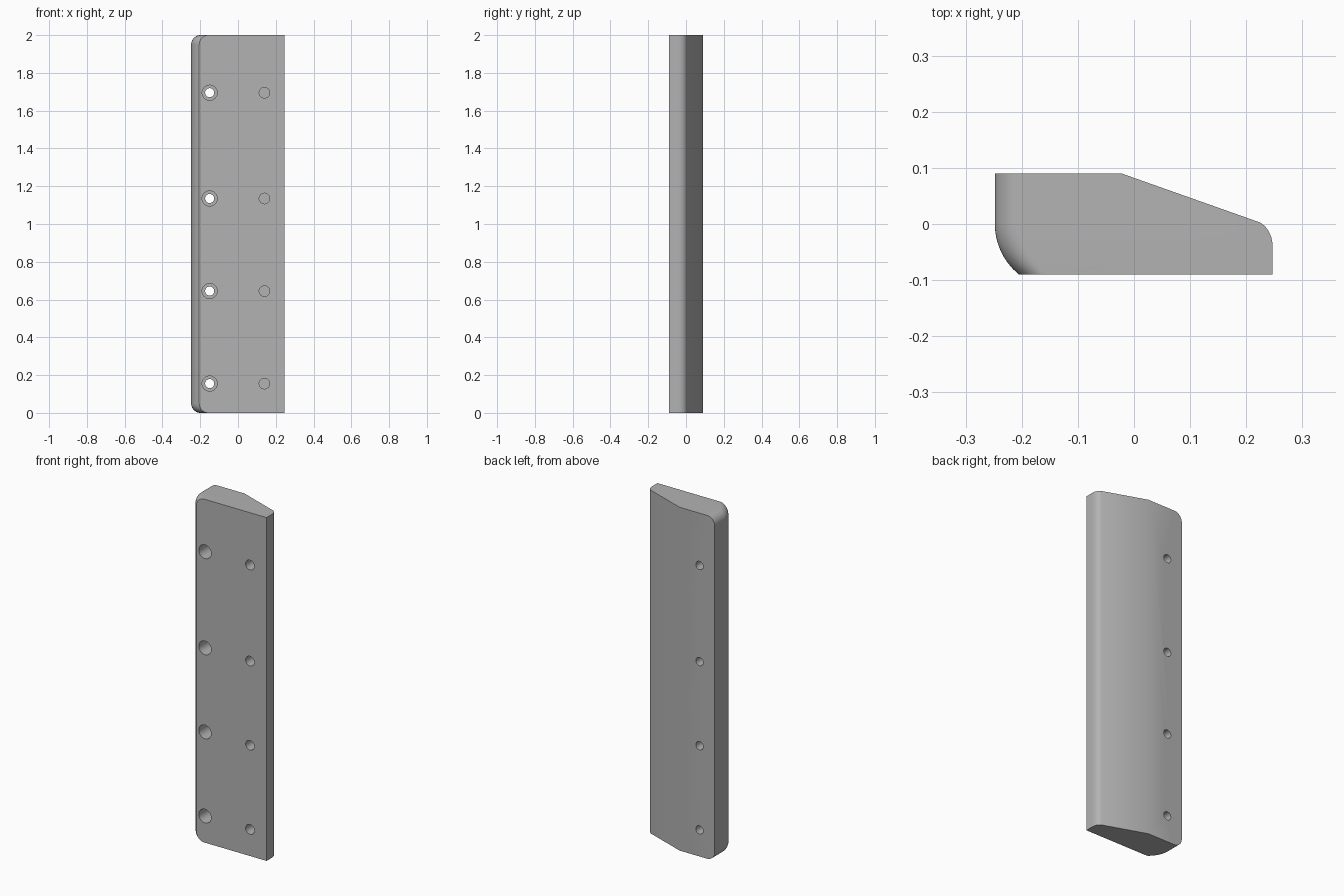
import bpy, bmesh, math
from mathutils import Matrix

cube = bpy.data.objects.get("Cube")
if cube:
    bpy.data.objects.remove(cube, do_unlink=True)

grey = bpy.data.materials.new("plain grey")
grey.use_nodes = True
grey.diffuse_color = (0.45, 0.45, 0.45, 1)
grey.node_tree.nodes["Principled BSDF"].inputs["Base Color"].default_value = grey.diffuse_color

HEIGHT, FRONT, BACK = 2.0, -0.09, 0.09
LEFT, RIGHT, CORNER = -0.248, 0.247, 0.05


def make_object(name, bm):
    bmesh.ops.recalc_face_normals(bm, faces=bm.faces)
    mesh = bpy.data.meshes.new(name)
    bm.to_mesh(mesh)
    bm.free()
    mesh.materials.append(grey)
    obj = bpy.data.objects.new(name, mesh)
    bpy.context.collection.objects.link(obj)
    return obj


def left_edge(y):
    # Circular sweep from the front face to the flat side
    radius = 0.116
    return LEFT if y >= 0 else LEFT + radius - math.sqrt(radius ** 2 - y ** 2)


def right_edge(y):
    # Flat side, rounded nose, then a long slope to the back
    if y <= -0.04:
        return RIGHT
    if y <= 0.003:
        t = (y + 0.04) / 0.046
        return RIGHT - 0.036 * (1 - math.sqrt(1 - t * t))
    return 0.225 - 0.247 * (y - 0.003) / (BACK - 0.003)


# Wedge body: slices from front to back, with rounded corners on one side
levels = [FRONT + 0.01 * i for i in range(6)]
levels += [-0.032, -0.024, -0.016, -0.009, -0.004, 0, 0.003, BACK]
bm = bmesh.new()
rings = []
for y in levels:
    xl, xr = left_edge(y), right_edge(y)
    points = [(xr, 0), (xr, HEIGHT)]
    for zc, start in ((HEIGHT - CORNER, 90), (CORNER, 180)):
        for i in range(13):
            a = math.radians(start + 7.5 * i)
            points.append((xl + CORNER + CORNER * math.cos(a), zc + CORNER * math.sin(a)))
    rings.append([bm.verts.new((x, y, z)) for x, z in points])
for a, b in zip(rings, rings[1:]):
    for i in range(len(a)):
        j = (i + 1) % len(a)
        bm.faces.new((a[i], a[j], b[j], b[i]))
bm.faces.new(rings[0])
bm.faces.new(rings[-1])
body = make_object("wedge_body", bm)


def cut_holes(name, x, radius, y_start, y_end):
    # One row of round holes bored along the depth
    bm = bmesh.new()
    for z in (0.155, 0.645, 1.135, 1.695):
        place = Matrix.Translation((x, (y_start + y_end) / 2, z)) @ Matrix.Rotation(math.pi / 2, 4, "X")
        bmesh.ops.create_cone(bm, cap_ends=True, segments=32, radius1=radius, radius2=radius,
                              depth=y_end - y_start, matrix=place)
    cutter = make_object(name, bm)
    cutter.hide_render = True
    mod = body.modifiers.new(name, "BOOLEAN")
    mod.operation = "DIFFERENCE"
    mod.solver = "EXACT"
    mod.object = cutter
    bpy.context.view_layer.objects.active = body
    bpy.ops.object.modifier_apply(modifier=name)
    bpy.data.objects.remove(cutter, do_unlink=True)


cut_holes("through_holes", -0.15, 0.024, -0.2, 0.2)
cut_holes("counterbores", -0.15, 0.04, -0.2, 0.01)
cut_holes("blind_holes", 0.14, 0.028, -0.2, -0.01)

bpy.ops.object.select_all(action="DESELECT")
body.select_set(True)
bpy.context.view_layer.objects.active = body
bpy.ops.object.shade_smooth_by_angle(angle=math.radians(30))
